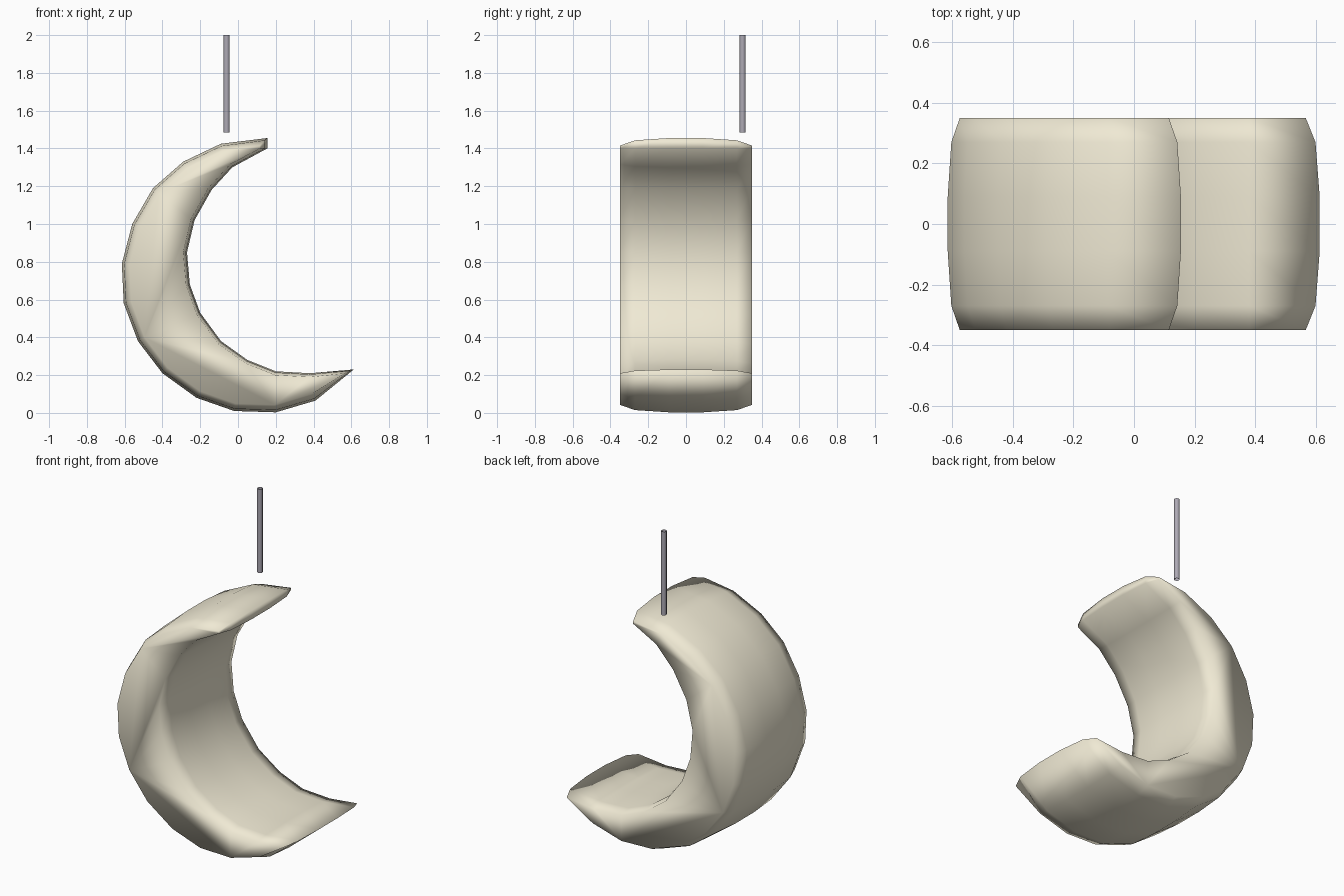
import bpy, bmesh
from mathutils import Vector

if "Cube" in bpy.data.objects:
    bpy.data.objects.remove(bpy.data.objects["Cube"])

def material(name, rgb):
    m = bpy.data.materials.new(name)
    m.diffuse_color = (*rgb, 1)
    m.use_nodes = True
    m.node_tree.nodes["Principled BSDF"].inputs["Base Color"].default_value = m.diffuse_color
    return m

# Crescent outline in x, z: outer arc from top tip to lower tip, inner arc back up
outer = [(.155, 1.455), (-.09, 1.425), (-.29, 1.33), (-.45, 1.19), (-.56, 1.0),
         (-.615, .79), (-.605, .58), (-.53, .38), (-.40, .21), (-.22, .08),
         (-.02, .01), (.20, .003), (.41, .065), (.613, .23)]
inner = [(.38, .21), (.20, .22), (.05, .28), (-.09, .38), (-.20, .53), (-.255, .68),
         (-.27, .85), (-.23, 1.02), (-.14, 1.18), (-.03, 1.30), (.155, 1.40)]
outline = [Vector(p) for p in outer + inner]
count = len(outline)
last_outer = len(outer) - 1

def inset_outline(d):
    """Shrink the outline toward its inside, with the tips pulled in separately."""
    result = []
    for i, p in enumerate(outline):
        a, b = outline[i - 1], outline[(i + 1) % count]
        t = (b - a).normalized()
        offset = Vector((-t.y, t.x)) * d
        if i > last_outer:
            offset *= .5
        if i == 0:
            offset = Vector((-d, -d))
        elif i == last_outer:
            offset = Vector((-1.15 * d, -.5 * d))
        elif i == count - 1:
            offset = Vector((-d, 0))
        result.append(p + offset)
    return result

# Crescent body: sections across the depth, narrowing at both sides
bm = bmesh.new()
rings = []
for y, d in [(-.35, .04), (-.27, .012), (-.09, 0), (.09, 0), (.27, .012), (.35, .04)]:
    rings.append([bm.verts.new((p.x, y, p.y)) for p in inset_outline(d)])
for r0, r1 in zip(rings, rings[1:]):
    for i in range(count):
        j = (i + 1) % count
        bm.faces.new((r0[i], r0[j], r1[j], r1[i]))
bm.faces.new(rings[0])
bm.faces.new(rings[-1])
bmesh.ops.recalc_face_normals(bm, faces=bm.faces[:])
for f in bm.faces:
    f.smooth = True
mesh = bpy.data.meshes.new("crescent")
bm.to_mesh(mesh)
bm.free()
crescent = bpy.data.objects.new("crescent", mesh)
bpy.context.collection.objects.link(crescent)
mesh.materials.append(material("cream", (.87, .82, .66)))

# Hanging rod: thin open tube
bpy.ops.mesh.primitive_cylinder_add(vertices=8, radius=.016, depth=.515,
                                    end_fill_type='NOTHING',
                                    location=(-.06, .30, 1.7425))
rod = bpy.context.object
rod.name = "hanging_rod"
bpy.ops.object.shade_smooth()
rod.data.materials.append(material("grey", (.42, .40, .46)))
